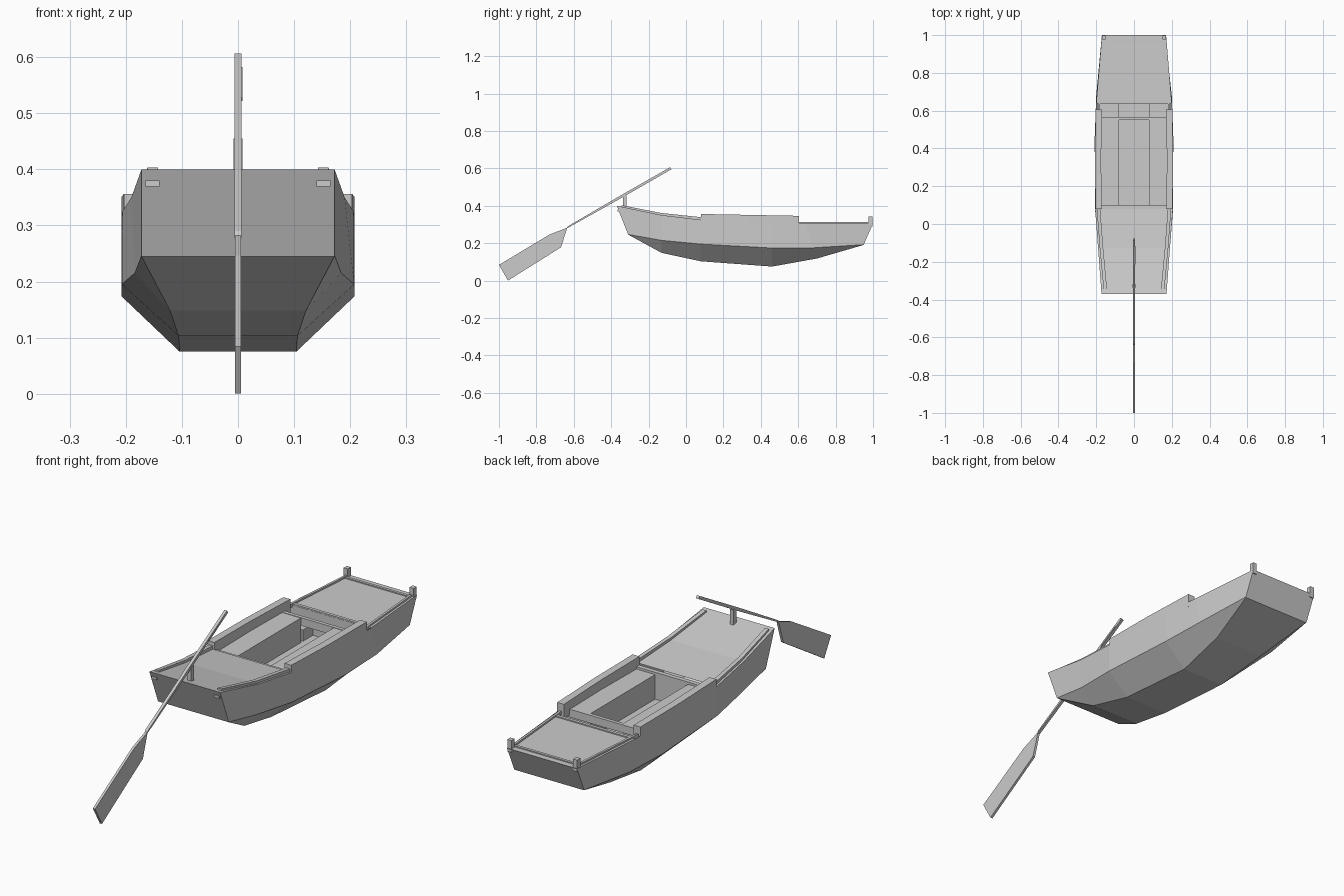
import bpy
import bmesh

if "Cube" in bpy.data.objects:
    bpy.data.objects.remove(bpy.data.objects["Cube"], do_unlink=True)

GREY = (0.6, 0.6, 0.6, 1)
wood = bpy.data.materials.new("plain_grey")
wood.use_nodes = True
wood.diffuse_color = GREY
wood.node_tree.nodes["Principled BSDF"].inputs["Base Color"].default_value = GREY


def finish(name, bm):
    bmesh.ops.recalc_face_normals(bm, faces=bm.faces)
    mesh = bpy.data.meshes.new(name)
    bm.to_mesh(mesh)
    bm.free()
    mesh.materials.append(wood)
    obj = bpy.data.objects.new(name, mesh)
    bpy.context.scene.collection.objects.link(obj)
    return obj


def loft(name, rings):
    """Skin closed rings in order and cap both ends."""
    bm = bmesh.new()
    rows = [[bm.verts.new(p) for p in ring] for ring in rings]
    n = len(rows[0])
    for a, b in zip(rows, rows[1:]):
        for i in range(n):
            j = (i + 1) % n
            bm.faces.new((a[i], a[j], b[j], b[i]))
    bm.faces.new(rows[0])
    bm.faces.new(rows[-1])
    return finish(name, bm)


def box(name, x0, x1, y0, y1, z0, z1):
    return loft(name, [[(x0, y, z0), (x1, y, z0), (x1, y, z1), (x0, y, z1)]
                       for y in (y0, y1)])


def plate(name, x0, x1, outline):
    """Extrude a y-z outline across x."""
    return loft(name, [[(x, y, z) for y, z in outline] for x in (x0, x1)])


def beam(name, path, w, h):
    """Square-section bar following points that run along y."""
    return loft(name, [[(x + sx * w / 2, y, z + sz * h / 2)
                        for sx, sz in ((-1, -1), (1, -1), (1, 1), (-1, 1))]
                       for x, y, z in path])


# Hull stations: gunwale, chine and bottom edge, each (half width, y, z)
stations = [
    ((.172, -.37, .40), (.172, -.31, .247), (.172, -.308, .245)),
    ((.19, -.13, .35), (.184, -.13, .215), (.121, -.13, .148)),
    ((.206, .08, .325), (.207, .08, .195), (.106, .08, .103)),
    ((.208, .46, .313), (.208, .46, .174), (.104, .46, .075)),
    ((.2, .64, .306), (.2, .68, .175), (.122, .70, .118)),
    ((.17, 1.0, .305), (.17, .95, .192), (.168, .948, .19)),
]
bm = bmesh.new()
rows = []
for st in stations:
    ring = list(st) + [(-x, y, z) for x, y, z in reversed(st)]
    rows.append([bm.verts.new(p) for p in ring])
for k, (a, b) in enumerate(zip(rows, rows[1:])):
    for i in range(5):
        bm.faces.new((a[i], a[i + 1], b[i + 1], b[i]))
    if k not in (2, 3):                       # decks, leaving the well open
        bm.faces.new((a[5], a[0], b[0], b[5]))
bm.faces.new(rows[0])
bm.faces.new(rows[-1])
finish("hull", bm)

# Well interior
box("well_floor", -.19, .19, .08, .64, .195, .2)
box("front_bulkhead", -.2, .2, .08, .1, .2, .318)
box("rear_bulkhead", -.195, .195, .635, .645, .2, .305)
box("thwart", -.18, .18, .55, .566, .275, .31)

for side, s in (("left", 1), ("right", -1)):
    # Benches and raised coamings beside the well
    box(side + "_bench", s * .08, s * .2, .1, .55, .2, .308)
    box(side + "_rear_step", s * .08, s * .195, .566, .636, .2, .25)
    beam(side + "_coaming", [(s * .187, .08, .325), (s * .191, .34, .32),
                             (s * .186, .605, .315)], .033, .062)
    # Thin rails on both decks
    beam(side + "_front_rail", [(s * .152, -.345, .392), (s * .172, -.13, .35),
                                (s * .188, .08, .328)], .018, .022)
    beam(side + "_rear_rail", [(s * .187, .605, .306), (s * .158, .975, .306)],
         .01, .014)
    # Bow rail ends and stern posts
    box(side + "_bow_peg", s * .14, s * .165, -.366, -.34, .369, .38)
    box(side + "_stern_post", s * .15, s * .17, .976, .998, .29, .342)

box("stern_batten", -.16, .16, .962, .974, .3, .31)
box("rear_deck_edge", -.185, .185, .636, .65, .298, .311)

# Steering oar resting on a short post
box("oar_post", -.008, .008, -.338, -.318, .385, .455)
plate("oar_shaft", -.0065, .0065, [(-.64, .277), (-.632, .29), (-.36, .449),
                                   (-.085, .606), (-.078, .595), (-.355, .436)])
plate("oar_blade", -.0055, .0055, [(-.635, .283), (-.73, .246), (-1, .084),
                                   (-.952, .002), (-.668, .178)])
# Grip sleeve near the upper end of the oar
plate("oar_grip", -.002, .008, [(-.215, .528), (-.12, .582),
                                (-.116, .576), (-.211, .522)])

# Rest the lowest blade corner on the ground
low = min(v.co.z for v in bpy.data.objects["oar_blade"].data.vertices)
for v in bpy.data.objects["oar_blade"].data.vertices:
    if v.co.z == low:
        v.co.z = 0
